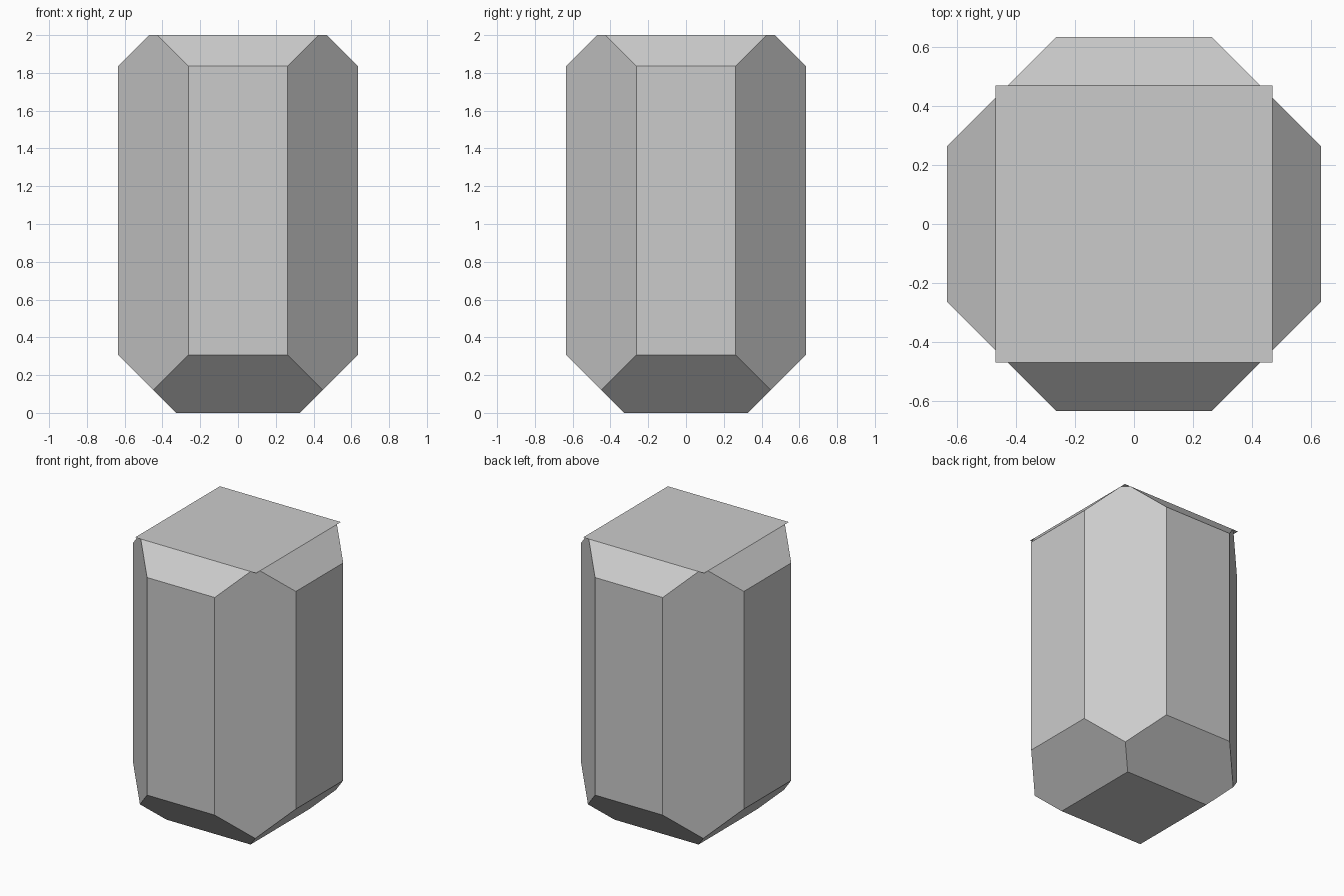
import bpy, bmesh
from mathutils import Vector

if "Cube" in bpy.data.objects:
    bpy.data.objects.remove(bpy.data.objects["Cube"])

R, DIAG = 0.634, 0.897       # half width, and |x|+|y| limit of the corner facets
TOP, BASE, H = 0.47, 0.327, 2.0  # half widths of the top and bottom squares, height


def finish(bm, name):
    me = bpy.data.meshes.new(name)
    bm.to_mesh(me)
    bm.free()
    ob = bpy.data.objects.new(name, me)
    bpy.context.collection.objects.link(ob)
    return ob


def cut(bm, point, normal):
    # slice off everything beyond the plane and cap the opening
    res = bmesh.ops.bisect_plane(bm, geom=bm.verts[:] + bm.edges[:] + bm.faces[:],
                                 plane_co=point, plane_no=normal, clear_outer=True, dist=1e-5)
    edges = [g for g in res['geom_cut'] if isinstance(g, bmesh.types.BMEdge)]
    bmesh.ops.contextual_create(bm, geom=edges)


# faceted crystal body: a block with corners, base and shoulders cut at 45 degrees
bm = bmesh.new()
bmesh.ops.create_cube(bm, size=1)
for v in bm.verts:
    v.co = Vector((v.co.x * 2 * R, v.co.y * 2 * R, (v.co.z + 0.5) * H))
for sx in (-1, 1):
    for sy in (-1, 1):
        cut(bm, (sx * DIAG / 2, sy * DIAG / 2, 0), (sx, sy, 0))
for d in (Vector((1, 0, 0)), Vector((-1, 0, 0)), Vector((0, 1, 0)), Vector((0, -1, 0))):
    cut(bm, d * BASE, d + Vector((0, 0, -1)))
    cut(bm, d * TOP + Vector((0, 0, H)), d + Vector((0, 0, 1)))
bmesh.ops.recalc_face_normals(bm, faces=bm.faces)
# open the top, where the lid sits
lid = [f for f in bm.faces if f.normal.z > 0.99]
bmesh.ops.delete(bm, geom=lid, context='FACES')
finish(bm, "crystal_body")

# square lid whose tips overhang the corner facets
bm = bmesh.new()
bmesh.ops.create_grid(bm, x_segments=1, y_segments=1, size=TOP)
finish(bm, "top_facet").location.z = H
